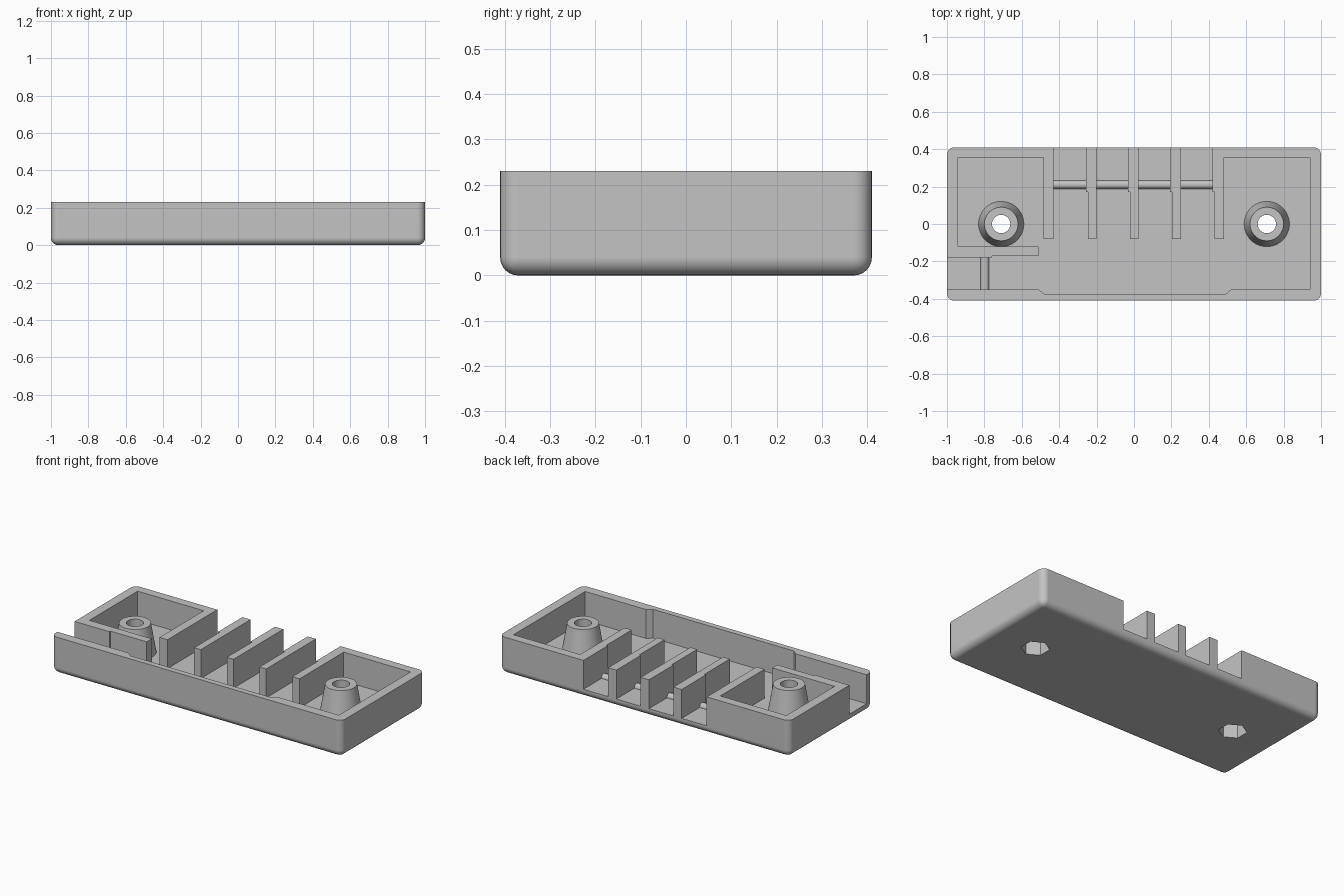
import bpy, bmesh
from math import radians, sin, cos, pi
from mathutils import Vector, Matrix

cube = bpy.data.objects.get("Cube")
if cube:
    bpy.data.objects.remove(cube, do_unlink=True)

HEIGHT, FLOOR, HALF_Y = 0.23, 0.05, 0.41

grey = bpy.data.materials.new("plain grey")
grey.use_nodes = True
GREY = (0.55, 0.55, 0.55, 1)
grey.diffuse_color = GREY
grey.node_tree.nodes["Principled BSDF"].inputs["Base Color"].default_value = GREY


def finish(bm, name):
    """Turn a bmesh into an object with the shared material."""
    bmesh.ops.recalc_face_normals(bm, faces=bm.faces)
    mesh = bpy.data.meshes.new(name)
    bm.to_mesh(mesh)
    bm.free()
    mesh.materials.append(grey)
    obj = bpy.data.objects.new(name, mesh)
    bpy.context.collection.objects.link(obj)
    return obj


def prism(name, outline, z0, z1):
    """Extrude a flat outline from z0 up to z1."""
    bm = bmesh.new()
    face = bm.faces.new([bm.verts.new((x, y, z0)) for x, y in outline])
    top = bmesh.ops.extrude_face_region(bm, geom=[face])["geom"]
    for v in top:
        if isinstance(v, bmesh.types.BMVert):
            v.co.z = z1
    return finish(bm, name)


def block(name, x0, x1, y0, y1, z0=FLOOR - 0.01, z1=HEIGHT):
    return prism(name, [(x0, y0), (x1, y0), (x1, y1), (x0, y1)], z0, z1)


def ring(x, y, radius, count):
    """Points of a regular polygon with one corner on +y."""
    return [(x + radius * sin(2 * pi * i / count), y + radius * cos(2 * pi * i / count))
            for i in range(count)]


def rod(name, start, end, radius):
    a, b = Vector(start), Vector(end)
    turn = (b - a).to_track_quat("Z", "Y").to_matrix().to_4x4()
    bm = bmesh.new()
    bmesh.ops.create_cone(bm, cap_ends=True, segments=32, radius1=radius, radius2=radius,
                          depth=(b - a).length, matrix=Matrix.Translation((a + b) / 2) @ turn)
    return finish(bm, name)


def cut(obj, cutters):
    """Subtract every cutter and bake the result."""
    for cutter in cutters:
        cutter.hide_render = True
        mod = obj.modifiers.new("cut", "BOOLEAN")
        mod.operation, mod.solver, mod.object = "DIFFERENCE", "EXACT", cutter
    graph = bpy.context.evaluated_depsgraph_get()
    baked = bpy.data.meshes.new_from_object(obj.evaluated_get(graph))
    obj.modifiers.clear()
    obj.data = baked


def smooth(obj):
    bpy.ops.object.select_all(action="DESELECT")
    obj.select_set(True)
    bpy.context.view_layer.objects.active = obj
    bpy.ops.object.shade_smooth_by_angle(angle=radians(30))
    mod = obj.modifiers.new("even shading", "WEIGHTED_NORMAL")
    mod.keep_sharp = True


# Tray body, rounded everywhere except around the top rim
bm = bmesh.new()
bmesh.ops.create_cube(bm, size=1)
for v in bm.verts:
    v.co = (v.co.x * 2, v.co.y * 2 * HALF_Y, (v.co.z + 0.5) * HEIGHT)
rounded = [e for e in bm.edges if min(v.co.z for v in e.verts) < 0.01]
bmesh.ops.bevel(bm, geom=rounded, offset=0.04, segments=6, profile=0.5, affect="EDGES")
tray = finish(bm, "tray")

# Hollow with a thinner front wall in the middle and a slot out of the right end
hollow = prism("hollow_cutter", [
    (-1.1, -0.35), (-0.51, -0.35), (-0.48, -0.375), (0.49, -0.375), (0.52, -0.35),
    (0.94, -0.35), (0.94, 0.355), (-0.94, 0.355), (-0.94, -0.18), (-1.1, -0.18)],
    FLOOR, 0.4)
rear_gap = block("rear_gap_cutter", -0.43, 0.42, 0.3, 0.5, FLOOR, 0.4)

# Screw posts: a round hole from above and a nut recess from below
posts, holes = [], []
for side, x in (("right", -0.71), ("left", 0.71)):
    bm = bmesh.new()
    low, high = FLOOR - 0.005, HEIGHT
    bmesh.ops.create_cone(bm, cap_ends=True, segments=48, radius1=0.122, radius2=0.09,
                          depth=high - low,
                          matrix=Matrix.Translation((x, 0, (low + high) / 2)))
    post = finish(bm, side + "_screw_post")
    nut = prism(side + "_nut_cutter", ring(x, 0, 0.08, 6), -0.1, 0.12)
    bore = prism(side + "_bore_cutter", ring(x, 0, 0.049, 32), 0.1, 0.4)
    cut(post, [nut, bore])
    posts.append(post)
    holes += [nut, bore]

cut(tray, [hollow, rear_gap, holes[0], holes[2]])
for cutter in [hollow, rear_gap] + holes:
    bpy.data.objects.remove(cutter, do_unlink=True)

# Dividers, slightly thicker towards the open back
block("divider_1", -0.485, -0.43, -0.08, 0.355)
for i, x in enumerate((-0.2, 0.025, 0.25)):
    prism("divider_%d" % (i + 2), [
        (x, -0.08), (x, HALF_Y), (x - 0.057, HALF_Y), (x - 0.057, 0.17),
        (x - 0.046, 0.17), (x - 0.046, -0.08)], FLOOR - 0.01, HEIGHT)
prism("divider_5", [(0.48, -0.08), (0.48, 0.355), (0.42, 0.355), (0.42, 0.17),
                    (0.43, 0.17), (0.43, -0.08)], FLOOR - 0.01, HEIGHT)

# Wall between the right pocket and the cable slot
prism("slot_wall", [(-0.94, -0.12), (-0.94, -0.18), (-0.76, -0.18), (-0.76, -0.17),
                    (-0.51, -0.17), (-0.51, -0.12)], FLOOR - 0.01, HEIGHT)

# Grip ridges lying on the floor
ridges = [rod("rear_ridge", (-0.43, 0.21, FLOOR), (0.42, 0.21, FLOOR), 0.023),
          rod("slot_ridge", (-0.797, -0.35, FLOOR), (-0.797, -0.18, FLOOR), 0.023)]

for obj in [tray] + posts + ridges:
    smooth(obj)
